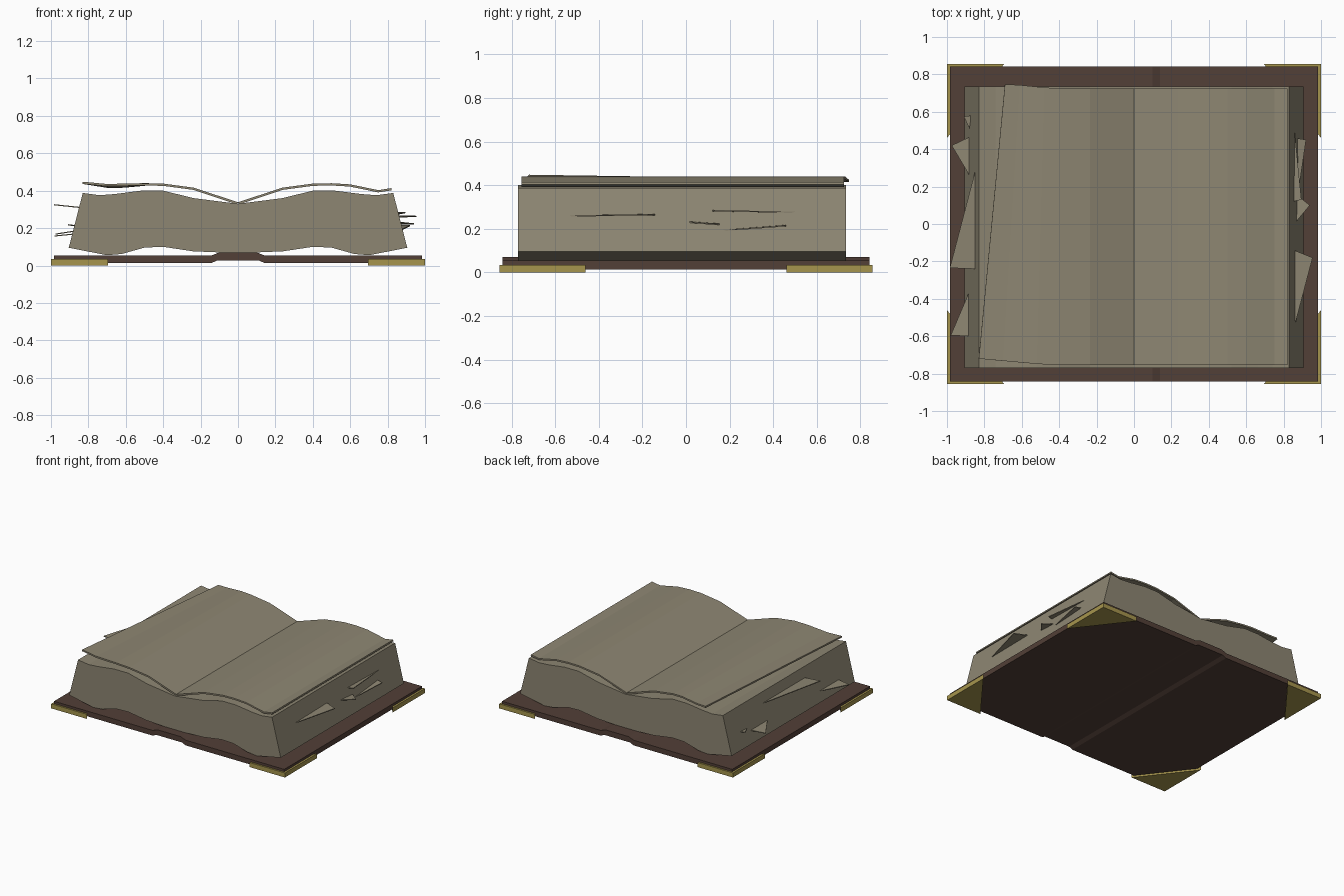
import bpy, bmesh

if "Cube" in bpy.data.objects:
    bpy.data.objects.remove(bpy.data.objects["Cube"])


def material(name, rgb):
    m = bpy.data.materials.new(name)
    m.diffuse_color = (*rgb, 1)
    m.use_nodes = True
    m.node_tree.nodes["Principled BSDF"].inputs["Base Color"].default_value = m.diffuse_color
    return m


PAPER = material("paper", (0.27, 0.24, 0.17))
LEATHER = material("leather", (0.085, 0.05, 0.038))
BRASS = material("brass", (0.38, 0.30, 0.075))


def finish(name, bm, mat):
    bmesh.ops.recalc_face_normals(bm, faces=bm.faces[:])
    me = bpy.data.meshes.new(name)
    bm.to_mesh(me)
    bm.free()
    me.materials.append(mat)
    ob = bpy.data.objects.new(name, me)
    bpy.context.collection.objects.link(ob)
    return ob


def prism(name, base, offset, mat):
    """Extrude a closed polygon of 3D points along an offset."""
    bm = bmesh.new()
    a = [bm.verts.new(p) for p in base]
    b = [bm.verts.new([c + o for c, o in zip(p, offset)]) for p in base]
    bm.faces.new(a)
    bm.faces.new(b[::-1])
    n = len(a)
    for i in range(n):
        bm.faces.new((a[i], a[(i + 1) % n], b[(i + 1) % n], b[i]))
    return finish(name, bm, mat)


def along_y(name, profile, y0, y1, mat):
    return prism(name, [(x, y0, z) for x, z in profile], (0, y1 - y0, 0), mat)


def mirrored(half):
    """Complete a right-half profile, listed from centre outwards."""
    return [(-x, z) for x, z in half[::-1] if x > 0] + half


# Cover with raised spine
cover_top = mirrored([(0.10, 0.07), (0.14, 0.054), (0.985, 0.054)])
cover_bottom = mirrored([(0.11, 0.028), (0.14, 0.014), (0.985, 0.014)])
along_y("cover", cover_top + cover_bottom[::-1], -0.842, 0.842, LEATHER)

# Brass corner guards
for sx in (-1, 1):
    for sy in (-1, 1):
        tri = [(sx, sy * 0.855, 0), (sx * 0.695, sy * 0.855, 0), (sx, sy * 0.46, 0)]
        prism("corner_guard", tri, (0, 0, 0.035), BRASS)

# Wavy block of pages
block_top = mirrored([(0, 0.33), (0.235, 0.36), (0.40, 0.40), (0.52, 0.40),
                      (0.66, 0.382), (0.74, 0.376), (0.83, 0.388)])
block_bottom = mirrored([(0, 0.066), (0.24, 0.076), (0.40, 0.10), (0.50, 0.096),
                         (0.62, 0.062), (0.70, 0.055), (0.905, 0.095)])
along_y("page_block", block_top + block_bottom[::-1], -0.77, 0.735, PAPER)


# Loose top sheets, each row: front point and back point
def sheet(name, front, back):
    bm = bmesh.new()
    f = [bm.verts.new(p) for p in front]
    b = [bm.verts.new(p) for p in back]
    for i in range(len(f) - 1):
        bm.faces.new((f[i], f[i + 1], b[i + 1], b[i]))
    ob = finish(name, bm, PAPER)
    if ob.data.polygons[0].normal.z < 0:
        ob.data.flip_normals()
    mod = ob.modifiers.new("thickness", "SOLIDIFY")
    mod.thickness = 0.012
    mod.offset = -1


curve = [(0, 0.338), (0.235, 0.416), (0.40, 0.438), (0.50, 0.440),
         (0.60, 0.434), (0.75, 0.403), (0.82, 0.414)]
sheet("right_sheet", [(x, -0.755, z) for x, z in curve],
      [(x, 0.725, z) for x, z in curve])
left = [(-x, z) for x, z in curve[:3]]
sheet("left_sheet",
      [(x, -0.755, z) for x, z in left]
      + [(-0.52, -0.748, 0.440), (-0.70, -0.732, 0.436), (-0.83, -0.72, 0.448)],
      [(x, 0.725, z) for x, z in left]
      + [(-0.48, 0.73, 0.440), (-0.61, 0.743, 0.428), (-0.69, 0.747, 0.426)])

# Torn page scraps sticking out of the sides
scraps = [
    [(-0.975, 0.42, 0.165), (-0.88, 0.465, 0.18), (-0.88, 0.26, 0.18)],
    [(-0.985, -0.235, 0.322), (-0.85, 0.28, 0.308), (-0.85, -0.24, 0.308)],
    [(-0.98, -0.595, 0.155), (-0.88, -0.36, 0.165), (-0.88, -0.60, 0.165)],
    [(-0.91, 0.575, 0.215), (-0.87, 0.58, 0.21), (-0.88, 0.51, 0.21)],
    [(0.955, -0.18, 0.26), (0.855, -0.14, 0.262), (0.855, -0.56, 0.256)],
    [(0.895, 0.13, 0.28), (0.855, 0.53, 0.272), (0.85, 0.12, 0.28)],
    [(0.94, 0.10, 0.22), (0.865, 0.01, 0.228), (0.865, 0.16, 0.218)],
    [(0.92, 0.45, 0.21), (0.865, 0.46, 0.212), (0.87, 0.11, 0.185)],
]
for tri in scraps:
    prism("torn_scrap", tri, (0, 0, 0.006), PAPER)
